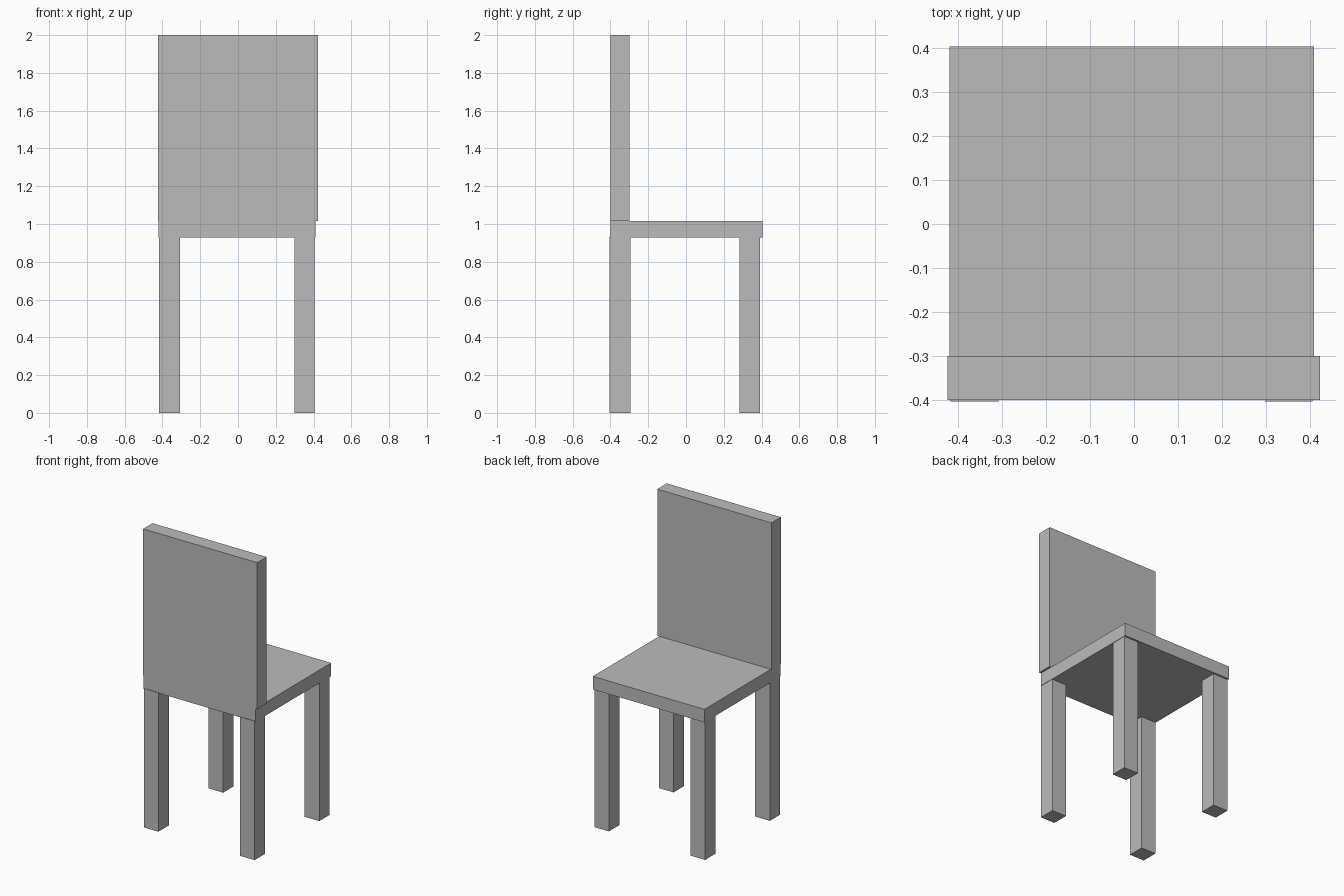
import bpy

default = bpy.data.objects.get("Cube")
if default:
    bpy.data.objects.remove(default, do_unlink=True)

# Single flat grey
grey = bpy.data.materials.new("plain_grey")
grey.use_nodes = True
colour = (0.5, 0.5, 0.5, 1.0)
grey.diffuse_color = colour
grey.node_tree.nodes["Principled BSDF"].inputs["Base Color"].default_value = colour


def box(name, xs, ys, zs):
    """Add a box spanning the given (low, high) range on each axis."""
    spans = (xs, ys, zs)
    bpy.ops.mesh.primitive_cube_add(size=1, location=[(a + b) / 2 for a, b in spans])
    obj = bpy.context.object
    obj.name = obj.data.name = name
    obj.scale = [b - a for a, b in spans]
    bpy.ops.object.transform_apply(location=False, rotation=False, scale=True)
    obj.data.materials.append(grey)
    return obj


seat_bottom, seat_top = 0.928, 1.016

# Seat slab and the slightly wider backrest standing on it
box("seat", (-0.42, 0.409), (-0.4, 0.404), (seat_bottom, seat_top))
box("backrest", (-0.424, 0.423), (-0.4, -0.3), (seat_top, 2.0))

# Four square legs
leg_x = {"right": (-0.417, -0.308), "left": (0.298, 0.406)}
leg_y = {"front": (-0.404, -0.294), "back": (0.282, 0.392)}
for end, ys in leg_y.items():
    for side, xs in leg_x.items():
        box(f"{end}_{side}_leg", xs, ys, (0, seat_bottom + 0.004))
